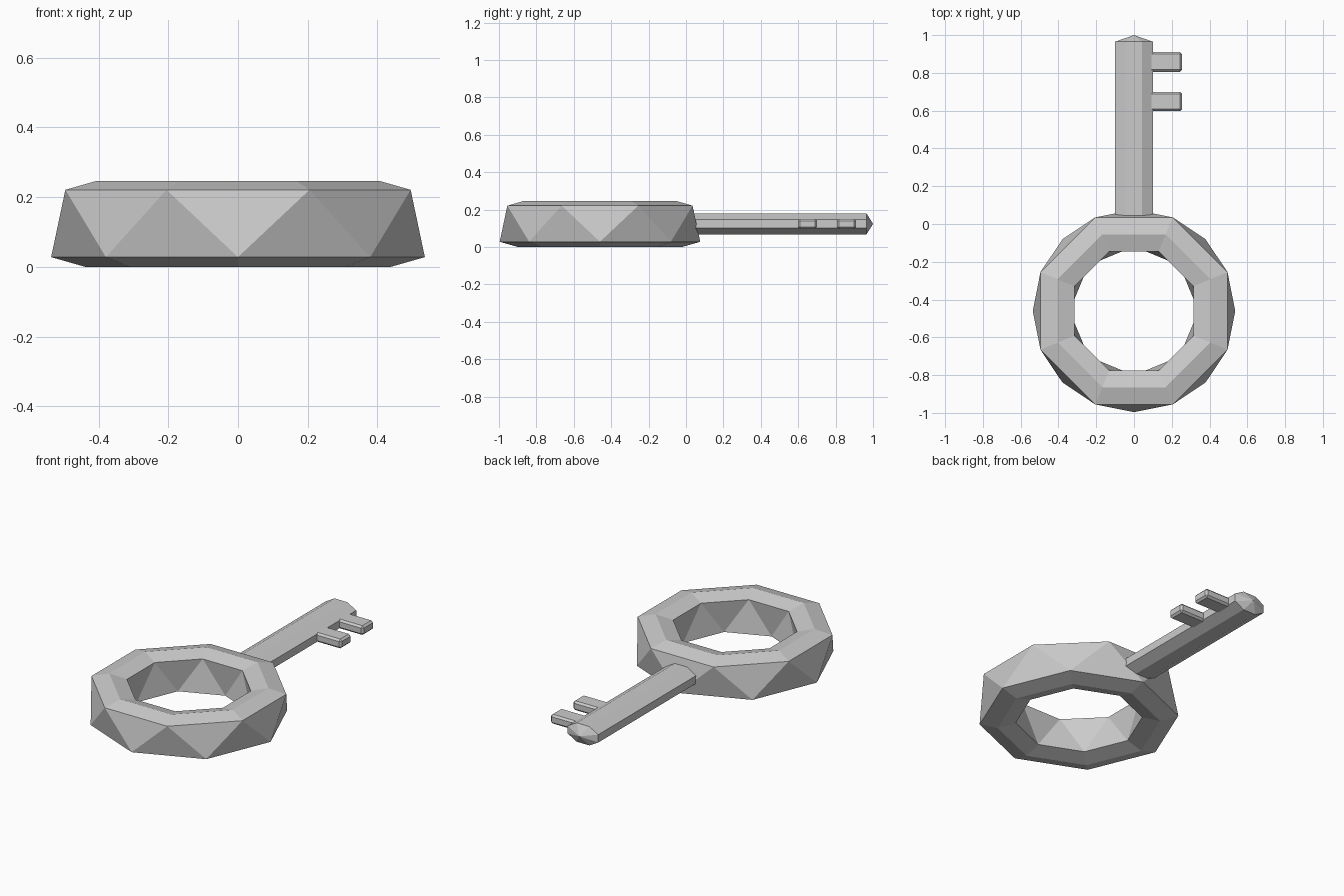
import bpy, bmesh
from math import sin, cos, pi

if "Cube" in bpy.data.objects:
    bpy.data.objects.remove(bpy.data.objects["Cube"])

ZC = 0.1235  # mid height of the key


def make_object(name, bm):
    bmesh.ops.recalc_face_normals(bm, faces=bm.faces[:])
    me = bpy.data.meshes.new(name)
    bm.to_mesh(me)
    bm.free()
    ob = bpy.data.objects.new(name, me)
    bpy.context.collection.objects.link(ob)
    return ob


# Bow ring: eight-sided, the upper half turned by half a segment
bm = bmesh.new()
N = 8
upper = [(0.536, 0.221), (0.438, 0.247), (0.341, 0.221)]
lower = [(0.341, 0.028), (0.438, 0.0), (0.536, 0.028)]
loops = []
for half, turn in ((upper, pi / N), (lower, 0.0)):
    for r, z in half:
        loops.append([bm.verts.new((r * cos(2 * pi * i / N + turn),
                                    r * sin(2 * pi * i / N + turn) - 0.46, z))
                      for i in range(N)])
for a, b in ((0, 1), (1, 2), (3, 4), (4, 5)):
    for i in range(N):
        j = (i + 1) % N
        bm.faces.new((loops[a][i], loops[a][j], loops[b][j], loops[b][i]))
# outer and inner walls are zigzag triangles
for t, b in ((loops[0], loops[5]), (loops[2], loops[3])):
    for i in range(N):
        j = (i + 1) % N
        bm.faces.new((b[i], b[j], t[i]))
        bm.faces.new((t[i], b[j], t[j]))
make_object("bow_ring", bm)

# Shaft: flattened octagonal bar with a pointed tip
bm = bmesh.new()
R = 1 / cos(pi / 8)
rings = [[bm.verts.new((0.1 * R * cos(pi / 8 + i * pi / 4), y,
                        ZC + 0.056 * R * sin(pi / 8 + i * pi / 4)))
          for i in range(8)] for y in (-0.03, 0.965)]
tip = bm.verts.new((0, 1.0, ZC))
bm.faces.new(rings[0])
for i in range(8):
    j = (i + 1) % 8
    bm.faces.new((rings[0][i], rings[0][j], rings[1][j], rings[1][i]))
    bm.faces.new((rings[1][i], rings[1][j], tip))
make_object("shaft", bm)

# Teeth: two small chamfered blocks
for name, y0, y1 in (("inner_tooth", 0.598, 0.70), ("outer_tooth", 0.806, 0.91)):
    bm = bmesh.new()
    bmesh.ops.create_cube(bm, size=1)
    for v in bm.verts:
        v.co.x = 0.155 + v.co.x * 0.2
        v.co.y = (y0 + y1) / 2 + v.co.y * (y1 - y0)
        v.co.z = ZC + v.co.z * 0.055
    bmesh.ops.bevel(bm, geom=bm.edges[:], offset=0.011, segments=1,
                    affect='EDGES', profile=0.5)
    make_object(name, bm)
